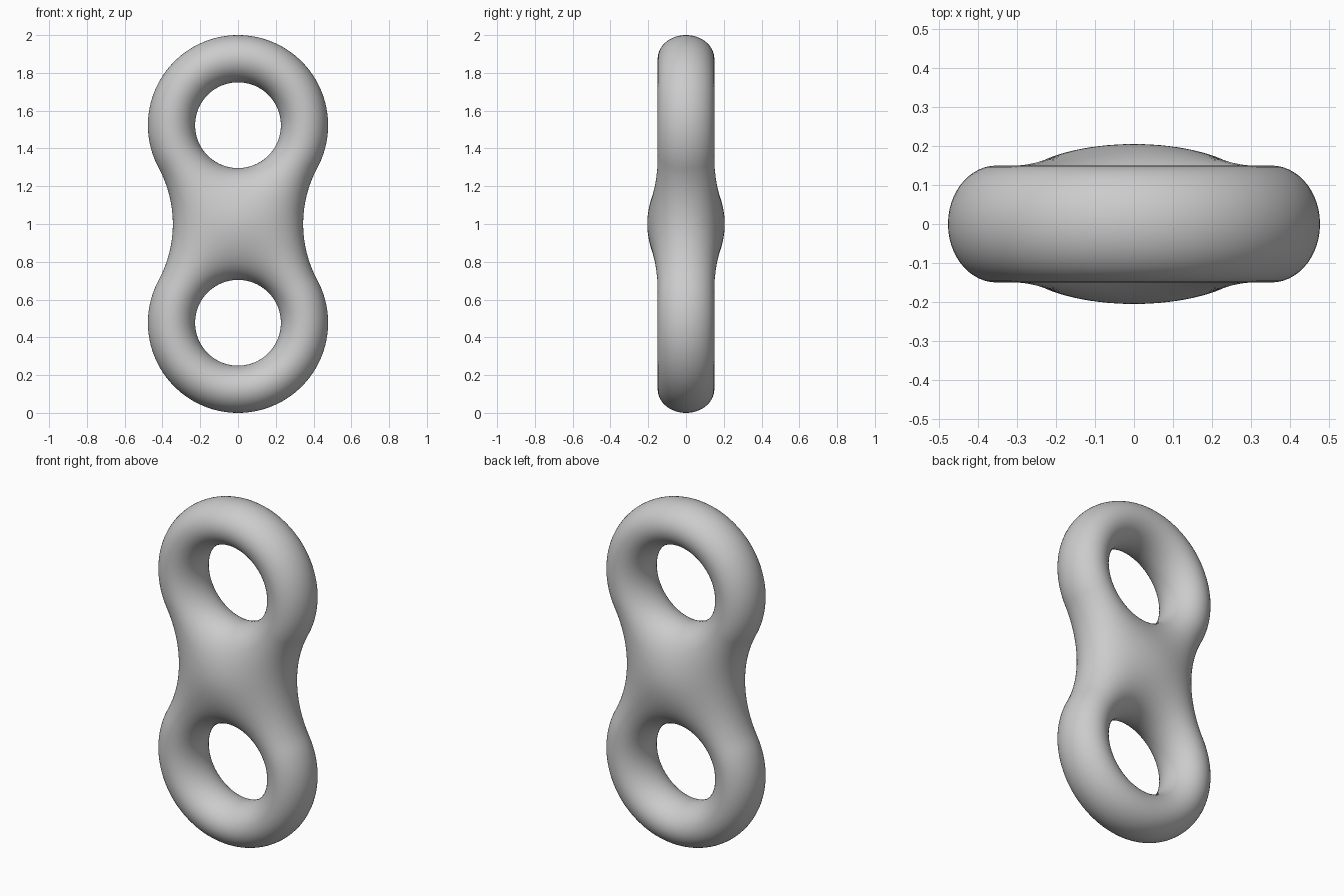
import bpy, bmesh, math
from mathutils import Vector

cube = bpy.data.objects.get("Cube")
if cube:
    bpy.data.objects.remove(cube, do_unlink=True)

# Dimensions, measured from the centre of the waist
LOBE_Z = 0.523       # height of a hole centre above the waist
LOBE_R = 0.477       # outer radius of a lobe
HOLE_R = 0.227       # hole radius
WAIST = 0.345        # half width of the waist
STEPS = 26           # rows from hole rim to outer edge

# Concave side arc, tangent to both lobes and touching the waist
FILLET = (WAIST**2 + LOBE_Z**2 - LOBE_R**2) / (2 * (LOBE_R - WAIST))
FX = WAIST + FILLET
lobe = Vector((0, LOBE_Z))
side = Vector((FX, 0))
turn = math.atan2(LOBE_Z, FX)      # angle of the line joining the arc centres


def soft_min(p, q):
    return 0 if min(p, q) < 1e-6 else (p**-3 + q**-3) ** (-1 / 3)


def half_depth(x, z):
    """Half thickness: a rounded tube that swells where the body is wide."""
    p = Vector((x, z))
    inner = soft_min((p - lobe).length - HOLE_R, (p + lobe).length - HOLE_R)
    in_fillet = math.atan2(z, FX - x) <= turn
    near = (p - side).length - FILLET if in_fillet else LOBE_R - (p - lobe).length
    outer = soft_min(near, (p + side).length - FILLET)
    width = inner + outer
    height = 0.15 + 0.215 * (width - 0.25)
    return height * 2 * math.sqrt(inner * outer) / width


# Border of one quarter: lobe arc, side arc, then the waist line
border = []
for i in range(36):
    a = (math.pi / 2 + turn) * i / 36
    border.append(lobe + LOBE_R * Vector((math.sin(a), math.cos(a))))
for i in range(16):
    a = turn * (1 - i / 16)
    border.append(side + FILLET * Vector((-math.cos(a), math.sin(a))))
for i in range(25):
    border.append(Vector((WAIST * math.cos(math.pi / 2 * i / 24), 0)))
border[0].x = border[-1].x = 0

# Front patch of the quarter, lofted from hole rim to border
bm = bmesh.new()
rows = []
for i, end in enumerate(border):
    start = lobe + HOLE_R * (end - lobe).normalized()
    row = []
    for k in range(STEPS + 1):
        p = start.lerp(end, (1 - math.cos(math.pi * k / STEPS)) / 2)
        rim = k == 0 or (k == STEPS and i <= 52)
        row.append(bm.verts.new((p.x, 0 if rim else -half_depth(p.x, p.y), p.y)))
    rows.append(row)
for r, s in zip(rows, rows[1:]):
    for k in range(STEPS):
        bm.faces.new((r[k], s[k], s[k + 1], r[k + 1])).smooth = True
mesh = bpy.data.meshes.new("double_ring_body")
bm.to_mesh(mesh)
bm.free()

body = bpy.data.objects.new("double_ring_body", mesh)
bpy.context.collection.objects.link(body)
body.location.z = 1

# Mirror to all eight octants
mirror = body.modifiers.new("Mirror", 'MIRROR')
mirror.use_axis = (True, True, True)
mirror.use_mirror_merge = True
mirror.merge_threshold = 0.0002

# Plain grey
grey = bpy.data.materials.new("plain_grey")
grey.use_nodes = True
colour = (0.6, 0.6, 0.6, 1)
grey.diffuse_color = colour
grey.node_tree.nodes["Principled BSDF"].inputs["Base Color"].default_value = colour
mesh.materials.append(grey)
